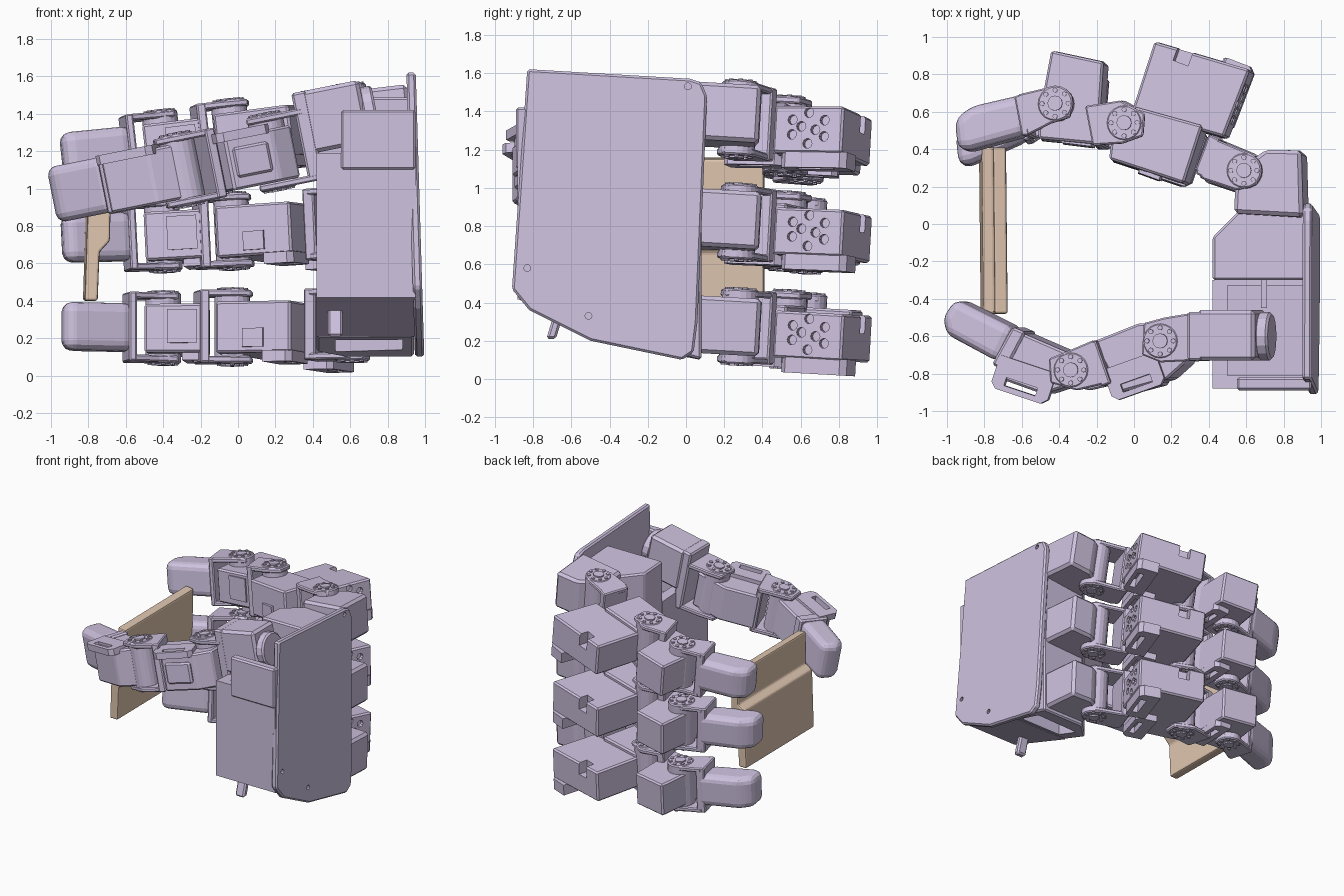
import bpy, bmesh
from math import cos, sin, pi, radians
from mathutils import Vector

if "Cube" in bpy.data.objects:
    bpy.data.objects.remove(bpy.data.objects["Cube"])


def material(name, rgb):
    m = bpy.data.materials.new(name)
    m.diffuse_color = (*rgb, 1)
    m.use_nodes = True
    m.node_tree.nodes["Principled BSDF"].inputs["Base Color"].default_value = m.diffuse_color
    return m


LILAC = material("lilac", (0.62, 0.54, 0.74))
TAN = material("tan", (0.75, 0.57, 0.44))


def flat(u, v, w):
    return (u, v, w)


def prism(name, pts, lo, hi, fn=flat, bevel=0.012, seg=1, mat=LILAC):
    """Extrude a polygon between two heights and map it through fn."""
    bm = bmesh.new()
    a = [bm.verts.new(fn(u, v, lo)) for u, v in pts]
    b = [bm.verts.new(fn(u, v, hi)) for u, v in pts]
    n = len(pts)
    bm.faces.new(a)
    bm.faces.new(b)
    for i in range(n):
        bm.faces.new((a[i], a[(i + 1) % n], b[(i + 1) % n], b[i]))
    bmesh.ops.recalc_face_normals(bm, faces=bm.faces)
    me = bpy.data.meshes.new(name)
    bm.to_mesh(me)
    bm.free()
    ob = bpy.data.objects.new(name, me)
    bpy.context.collection.objects.link(ob)
    me.materials.append(mat)
    if bevel:
        md = ob.modifiers.new("bevel", 'BEVEL')
        md.width, md.segments = bevel, seg
        md.limit_method = 'ANGLE'
        md.angle_limit = radians(25)
    return ob


def rect(x0, x1, y0, y1):
    return [(x0, y0), (x1, y0), (x1, y1), (x0, y1)]


def circle(x, y, r, n=16):
    return [(x + r * cos(2 * pi * i / n), y + r * sin(2 * pi * i / n)) for i in range(n)]


def cut(ob, cutter):
    cutter.hide_render = True
    cutter.hide_viewport = True
    cutter.display_type = 'WIRE'
    md = ob.modifiers.new("cut", 'BOOLEAN')
    md.object, md.operation, md.solver = cutter, 'DIFFERENCE', 'EXACT'


def joint(name, x, y, h, fn):
    """Round hinge with a ring of bolts on both ends."""
    prism(name + "_hub", circle(x, y, 0.095, 20), -h, h, fn, 0.008)
    prism(name + "_cap", circle(x, y, 0.04, 12), -h - 0.01, h + 0.01, fn, 0)
    for i in range(8):
        px, py = x + 0.07 * cos(i * pi / 4), y + 0.07 * sin(i * pi / 4)
        prism(f"{name}_bolt_{i}", circle(px, py, 0.013, 8), -h - 0.008, h + 0.008, fn, 0)


def fork(name, plate, web, h, fn):
    """Two parallel plates joined by a web."""
    for tag, lo, hi in (("upper", h - 0.035, h), ("lower", -h, -h + 0.035)):
        prism(f"{name}_{tag}_plate", plate, lo, hi, fn, 0.008)
    prism(name + "_web", web, -h, h, fn, 0.008)


def face_holes(ob, p, q, hs, zo, fn, layout):
    """Screw holes in the wall running from p to q in plan."""
    p, q = Vector(p), Vector(q)
    d = (q - p).normalized()
    nrm = Vector((d.y, -d.x))
    mid = (p + q) / 2

    def wall(u, v, w):
        s = mid + d * u + nrm * w
        return fn(s.x, s.y, v)
    for i, (u, v) in enumerate(layout):
        cut(ob, prism(f"{ob.name}_hole_cutter_{i}", circle(u, v * hs + zo, 0.026, 10), -0.03, 0.03, wall, 0))


def slot_bracket(name, p, q, depth, z0, z1, fn):
    """Thin slotted ear along the edge from p to q, reaching inward."""
    p, q = Vector(p), Vector(q)
    d = (q - p).normalized()
    n = Vector((-d.y, d.x))
    L = (q - p).length

    def at(u, v, w):
        s = p + d * u + n * v
        return fn(s.x, s.y, w)
    ear = prism(name, [(0.03, 0), (L - 0.03, 0), (L, 0.03), (L, depth), (0, depth), (0, 0.03)], z0, z1, at, 0)
    cut(ear, prism(name + "_slot_cutter", rect(L * 0.22, L * 0.78, 0.03, 0.075), z0 - 0.02, z1 + 0.02, at, 0))


# ---- palm -------------------------------------------------------------
def floor_slope(top):
    def fn(u, v, w):
        return (u, v, 0.1 + 0.36 * max(0, -v) if w == 0 else top - 0.057 * v)
    return fn


palm = prism("palm_rear", [(0.42, -0.3), (0.42, -0.07), (0.57, 0.08), (0.94, 0.08), (0.94, -0.3)],
             0, 1, floor_slope(1.47))
front = prism("palm_front", rect(0.42, 0.95, -0.88, -0.3), 0, 1, floor_slope(1.14), 0)
cut(front, prism("palm_pocket_cutter", rect(0.5, 0.92, -0.81, -0.33), 0.95, 1.4, bevel=0))
prism("palm_front_wall", rect(0.55, 0.95, -0.89, -0.82), 1.1, 1.42)
prism("palm_rib", rect(0.68, 0.71, -0.45, -0.3), 0.9, 1.4, bevel=0)
cut(palm, prism("palm_recess_cutter", rect(0.52, 0.88, -0.25, -0.06), 0, 0.3, bevel=0))
prism("palm_foot", rect(0.48, 0.56, -0.73, -0.68), 0.21, 0.4,
      lambda u, v, w: (u, v + 0.3 * (w - 0.21), w))

# back plate, leaning slightly
lean = lambda u, v, w: (w - 0.03 * (v - 0.8), u, v)
back = prism("back_plate", [(-0.83, 1.62), (0.02, 1.57), (0.08, 1.55), (0.11, 1.48), (0.06, 0.3),
             (0.04, 0.14), (-0.02, 0.1), (-0.5, 0.2), (-0.82, 0.36), (-0.91, 0.47)],
             0.925, 0.975, lean)
for i, (y, z) in enumerate(((0.01, 1.53), (-0.83, 0.58), (-0.51, 0.33))):
    cut(back, prism(f"plate_hole_cutter_{i}", circle(y, z, 0.018, 10), 0.95, 1.05, lean, 0))

# ---- three fingers ----------------------------------------------------
HOLES = [(0, 0.95), (-0.09, 0.5), (0.09, 0.5), (-0.09, -0.4), (0.09, -0.5), (0, -0.95), (-0.04, 0.1), (0.04, -0.1)]


def finger(tag, zc, slope, tip_drop):
    def fn(u, v, w):
        return (u - slope * w, v + 0.057 * w, zc + slope * (u - 0.7) - 0.057 * v + w)
    n = tag + "_finger_"
    prism(n + "knuckle", [(0.55, 0.05), (0.92, 0.03), (0.91, 0.385), (0.72, 0.39), (0.56, 0.27)], -0.15, 0.15, fn, 0.02)
    fork(n + "base_fork", [(0.42, 0.46), (0.35, 0.28), (0.39, 0.23), (0.57, 0.17), (0.68, 0.2), (0.7, 0.29), (0.66, 0.36)],
         [(0.42, 0.47), (0.35, 0.26), (0.41, 0.23), (0.48, 0.44)], 0.19, fn)
    joint(n + "base_joint", 0.61, 0.275, 0.195, fn)
    m = prism(n + "main_motor", [(0.12, 0.97), (0.63, 0.82), (0.49, 0.46), (0.0, 0.6)], -0.15, 0.095, fn)
    face_holes(m, (0.49, 0.46), (0.63, 0.82), 0.085, -0.02, fn, HOLES)
    cut(m, prism(n + "motor_notch_cutter", [(0.22, 0.87), (0.3, 0.84), (0.34, 0.95), (0.26, 0.98)], 0.0, 0.2, fn, 0))
    prism(n + "inner_motor", [(0.02, 0.62), (0.38, 0.52), (0.28, 0.21), (-0.12, 0.34), (-0.1, 0.5)], -0.15, 0.125, fn)
    prism(n + "inner_lug", [(0.03, 0.3), (0.14, 0.26), (0.15, 0.3), (0.04, 0.34)], -0.12, -0.02,
          lambda u, v, w: fn(u - 0.008, v - 0.025, w), 0)
    slot_bracket(n + "inner_ear", (0.28, 0.2), (0.38, 0.5), 0.16, -0.2, -0.14, fn)
    slot_bracket(n + "motor_ear", (0.5, 0.5), (0.63, 0.84), 0.16, -0.225, -0.14, fn)
    fork(n + "middle_fork", [(0.08, 0.58), (0.07, 0.46), (-0.04, 0.42), (-0.2, 0.41), (-0.24, 0.62), (-0.05, 0.65)],
         [(-0.15, 0.41), (-0.2, 0.41), (-0.24, 0.62), (-0.18, 0.63)], 0.195, fn)
    joint(n + "middle_joint", -0.03, 0.53, 0.2, fn)
    prism(n + "outer_motor", [(-0.43, 0.92), (-0.15, 0.86), (-0.18, 0.42), (-0.5, 0.45), (-0.49, 0.6)], -0.14, 0.12, fn)
    prism(n + "outer_motor_panel", [(-0.38, 0.43), (-0.22, 0.41), (-0.22, 0.44), (-0.38, 0.46)], -0.09, 0.09, fn, 0)
    slot_bracket(n + "outer_ear", (-0.18, 0.45), (-0.15, 0.8), 0.12, -0.18, -0.13, fn)

    def bent(u, v, w):
        return fn(u, v - tip_drop * max(0, -0.4 - u) / 0.5, w)
    fork(n + "tip_fork", [(-0.31, 0.68), (-0.32, 0.56), (-0.42, 0.53), (-0.55, 0.47), (-0.6, 0.69), (-0.4, 0.73)],
         [(-0.54, 0.47), (-0.58, 0.47), (-0.62, 0.68), (-0.56, 0.7)], 0.185, bent)
    joint(n + "tip_joint", -0.4, 0.635, 0.19, bent)
    prism(n + "tip", [(-0.56, 0.7), (-0.87, 0.64), (-0.95, 0.57), (-0.93, 0.41), (-0.86, 0.41), (-0.56, 0.48)],
          -0.13, 0.125, bent, 0.05, 3)


finger("lower", 0.29, 0.0, 0.08)
finger("middle", 0.84, 0.05, 0.1)
finger("upper", 1.385, 0.115, 0.02)


# ---- thumb ------------------------------------------------------------
def th(u, v, w):
    return (u - 0.2 * w, v, 1.18 + 0.2 * (u - 0.1) + w)


prism("thumb_base_motor", rect(0.39, 0.7, -0.73, -0.46), -0.05, 0.28, th, 0.02)
axle = lambda u, v, w: th(w, u, v)
prism("thumb_base_flange", circle(-0.6, 0.11, 0.13, 16), 0.69, 0.76, axle)
fork("thumb_base_fork", [(0.09, -0.53), (0.2, -0.5), (0.38, -0.47), (0.39, -0.73), (0.18, -0.74), (0.08, -0.7)],
     [(0.35, -0.47), (0.4, -0.47), (0.4, -0.73), (0.35, -0.73)], 0.195, th)
prism("thumb_base_mount", [(0.34, -0.73), (0.42, -0.73), (0.42, -0.47), (0.34, -0.47)], -0.19, 0.28, th)
joint("thumb_base_joint", 0.18, -0.625, 0.2, th)
prism("thumb_inner_motor", [(0.3, -0.74), (0.2, -0.83), (-0.05, -0.9), (-0.2, -0.63), (0.05, -0.53), (0.3, -0.55)],
      -0.16, 0.12, th)
prism("thumb_inner_panel", [(0.17, -0.86), (-0.02, -0.91), (-0.02, -0.88), (0.17, -0.82)], -0.1, 0.06, th)
slot_bracket("thumb_inner_ear", (-0.08, -0.95), (0.2, -0.85), 0.18, 0.1, 0.15, th)
fork("thumb_middle_fork", [(-0.42, -0.72), (-0.32, -0.68), (-0.18, -0.62), (-0.1, -0.85), (-0.27, -0.89), (-0.41, -0.85)],
     [(-0.21, -0.64), (-0.17, -0.62), (-0.09, -0.85), (-0.14, -0.87)], 0.185, th)
joint("thumb_middle_joint", -0.3, -0.78, 0.19, th)
prism("thumb_outer_motor", [(-0.71, -0.82), (-0.46, -0.91), (-0.24, -0.84), (-0.3, -0.7), (-0.6, -0.57)],
      -0.15, 0.14, th)
slot_bracket("thumb_outer_ear", (-0.74, -0.87), (-0.44, -0.97), 0.18, 0.11, 0.16, th)
prism("thumb_tip_collar", [(-0.73, -0.75), (-0.66, -0.79), (-0.55, -0.58), (-0.62, -0.55)], -0.155, 0.155, th)
prism("thumb_tip", [(-0.93, -0.4), (-1.0, -0.5), (-0.98, -0.59), (-0.7, -0.74), (-0.61, -0.56)],
      -0.145, 0.15, th, 0.05, 3)

# ---- held panel: lower sheet with a stepped upper part ------------------
prism("held_panel", [(-0.825, 0.4), (-0.755, 0.4), (-0.745, 0.66), (-0.69, 0.72), (-0.68, 1.15), (-0.75, 1.16),
      (-0.75, 0.9), (-0.81, 0.87)],
      -0.48, 0.41, lambda u, v, w: (u - 0.01 * w, w, v), 0.012, 2, TAN)
